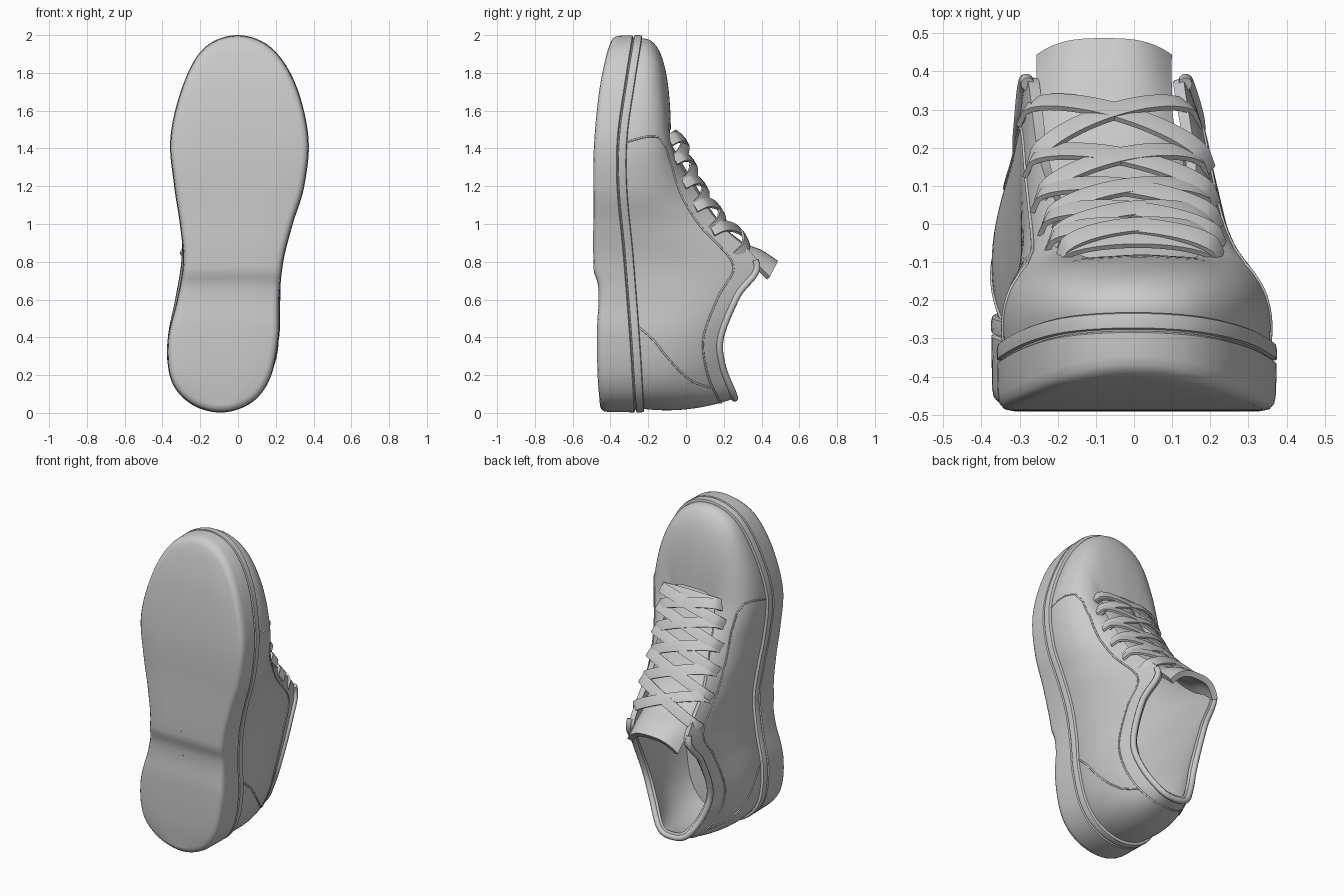
import bpy, bmesh, math
from mathutils import Vector

if "Cube" in bpy.data.objects:
    bpy.data.objects.remove(bpy.data.objects["Cube"], do_unlink=True)

grey = bpy.data.materials.new("plain_grey")
grey.use_nodes = True
grey.diffuse_color = (0.6, 0.6, 0.6, 1)
grey.node_tree.nodes["Principled BSDF"].inputs["Base Color"].default_value = (0.6, 0.6, 0.6, 1)

# Stations around the shoe from the toe: sole outline x, z, then throat and collar edge x, y, z
STATIONS = [
    (-.005, 1.997, .02, -.08, 1.5), (.17, 1.935, .12, -.085, 1.49), (.3, 1.745, .165, -.085, 1.44),
    (.37, 1.46, .17, -.055, 1.36), (.348, 1.2, .165, .045, 1.19), (.287, 1, .16, .18, 1),
    (.237, .8, .13, .385, .79), (.217, .6, .165, .28, .62), (.213, .4, .155, .19, .4),
    (.17, .19, .1, .2, .25), (.075, .06, .01, .255, .11), (-.08, .005, -.08, .265, .08),
    (-.24, .045, -.18, .255, .11), (-.35, .17, -.26, .2, .25), (-.37, .38, -.295, .19, .4),
    (-.32, .6, -.295, .28, .62), (-.288, .8, -.28, .385, .79), (-.305, 1, -.25, .18, 1),
    (-.335, 1.2, -.2, .045, 1.19), (-.355, 1.46, -.16, -.055, 1.36),
    (-.285, 1.745, -.13, -.085, 1.44), (-.175, 1.932, -.08, -.085, 1.49)]
COUNT = len(STATIONS)
STEPS = 7

# Heights of the sole underside and of its upper rim along the length
UNDERSIDE = [(0, -.452), (.2, -.468), (.47, -.47), (.6, -.462), (.69, -.468), (.75, -.488),
             (1.1, -.49), (1.4, -.488), (1.7, -.46), (1.9, -.42), (2, -.385)]
RIM = [(0, -.22), (.4, -.245), (.85, -.28), (1.2, -.312), (1.46, -.31), (1.75, -.27), (2, -.23)]


def hermite(a, b, c, d, t):
    return b + .5 * t * (c - a + t * (2 * a - 5 * b + 4 * c - d + t * (3 * (b - c) + d - a)))


def station(u):
    i, t = math.floor(u), u - math.floor(u)
    rows = [STATIONS[(i + k) % COUNT] for k in (-1, 0, 1, 2)]
    return [hermite(*vals, t) for vals in zip(*rows)]


def height(table, z):
    z = min(max(z, 0), 2)
    i = max(k for k in range(len(table) - 1) if table[k][0] <= z)
    t = (z - table[i][0]) / (table[i + 1][0] - table[i][0])

    def slope(k):
        a, b = table[max(k - 1, 0)], table[min(k + 1, len(table) - 1)]
        return (b[1] - a[1]) / (b[0] - a[0])
    (z0, y0), (z1, y1) = table[i], table[i + 1]
    s = t * t * (3 - 2 * t)
    return (y0 + (y1 - y0) * s + (z1 - z0) * t * (1 - t) *
            (slope(i) * (1 - t) - slope(i + 1) * t))


def outline(u, offset):
    p, a, b = station(u), station(u - .05), station(u + .05)
    n = Vector((a[1] - b[1], b[0] - a[0])).normalized()
    return p[0] + n.x * offset, p[1] + n.y * offset


def upper_point(u, v):
    """Point on the upper, v = 0 at the sole and 1 at the throat or collar."""
    top = Vector(station(u)[2:])
    ankle_swell = max(0, 1 - ((top.z - .55) / .45) ** 2)
    bx, bz = outline(u, -.017)
    cx, cz = outline(u, .015 + .03 * ankle_swell)
    by = height(RIM, bz) - .01
    f = min(max((top.z - 1.1) / .38, 0), 1)
    bulge = .5 + .45 * f * f * (3 - 2 * f)
    base = Vector((bx, by, bz))
    mid = Vector((cx, by + (top.y - by) * bulge, cz))
    return base * (1 - v) ** 2 + mid * 2 * v * (1 - v) + top * v * v


def loft(name, rings, closed=True, thickness=0):
    bm = bmesh.new()
    grid = [[bm.verts.new(p) for p in ring] for ring in rings]
    n = len(rings[0])
    for low, high in zip(grid, grid[1:]):
        for i in range(n if closed else n - 1):
            j = (i + 1) % n
            bm.faces.new((low[i], low[j], high[j], high[i]))
    mesh = bpy.data.meshes.new(name)
    bm.to_mesh(mesh)
    bm.free()
    for face in mesh.polygons:
        face.use_smooth = True
    mesh.materials.append(grey)
    obj = bpy.data.objects.new(name, mesh)
    bpy.context.collection.objects.link(obj)
    if thickness:
        mod = obj.modifiers.new("thickness", 'SOLIDIFY')
        mod.thickness = thickness
        mod.offset = -1
    split = obj.modifiers.new("sharp_edges", 'EDGE_SPLIT')
    split.split_angle = math.radians(45)


def tube(name, points, radius):
    data = bpy.data.curves.new(name, 'CURVE')
    data.dimensions = '3D'
    data.bevel_depth = radius
    data.bevel_resolution = 3
    data.use_fill_caps = True
    line = data.splines.new('POLY')
    line.points.add(len(points) - 1)
    for point, p in zip(line.points, points):
        point.co = (*p, 1)
    data.materials.append(grey)
    obj = bpy.data.objects.new(name, data)
    bpy.context.collection.objects.link(obj)


US = [i / STEPS for i in range(COUNT * STEPS)]


# Sole: underside, rounded edge, groove, welt and inner floor in one loft
def sole_ring(offset, table, lift, spread=1.0):
    ring = []
    for u in US:
        x, z = outline(u, offset)
        centre = -.08 + .032 * z
        ring.append((centre + (x - centre) * spread, height(table, z) + lift, z))
    return ring


loft("sole", [
    sole_ring(-.035, UNDERSIDE, 0, 0), sole_ring(-.035, UNDERSIDE, 0, .5),
    sole_ring(-.035, UNDERSIDE, 0), sole_ring(-.016, UNDERSIDE, .004),
    sole_ring(-.004, UNDERSIDE, .018), sole_ring(0, UNDERSIDE, .04),
    sole_ring(.002, RIM, -.054), sole_ring(-.003, RIM, -.05), sole_ring(-.009, RIM, -.048),
    sole_ring(-.009, RIM, -.044), sole_ring(.002, RIM, -.042), sole_ring(.003, RIM, -.02),
    sole_ring(0, RIM, -.004), sole_ring(-.008, RIM, 0), sole_ring(-.03, RIM, 0),
    sole_ring(-.03, RIM, .012, .5), sole_ring(-.03, RIM, .012, 0)])

# Upper shell
LEVELS = 18
loft("upper", [[upper_point(u, k / LEVELS) for u in US] for k in range(LEVELS + 1)],
     thickness=.03)

# Padded collar edge around the ankle
ankle = [5.9 + i * 10.2 / 80 for i in range(81)]
tube("collar_edge", [upper_point(u, .985) for u in ankle], .018)


# Raised seams following the shell
def seam(name, path):
    points = []
    for (u0, v0), (u1, v1) in zip(path, path[1:]):
        points += [upper_point(u0 + (u1 - u0) * k / 10, v0 + (v1 - v0) * k / 10)
                   for k in range(10)]
    tube(name, points + [upper_point(*path[-1])], .005)


band = [(3.1, 0), (2.95, .3), (2.9, .5), (3.05, .64), (3.5, .72), (4.5, .76), (5.6, .78),
        (6.2, .8), (7, .8), (8, .78), (9.5, .8), (11, .84)]
counter = [(7.7, 0), (8.1, .2), (8.7, .42), (9.3, .62), (9.6, .79)]
for side, flip in (("left", False), ("right", True)):
    for label, path in (("band_seam", band), ("heel_seam", counter)):
        seam(side + "_" + label, [(COUNT - u if flip else u, v) for u, v in path])

# Tongue: centre line x, y, z, half width and droop of the sides
TONGUE = [(.02, -.13, 1.56, .13, .04), (.02, -.095, 1.46, .15, .04), (.01, -.03, 1.34, .165, .04),
          (-.01, .06, 1.19, .175, .04), (-.05, .18, 1.01, .18, .045),
          (-.075, .3, .905, .178, .055), (-.078, .4, .862, .177, .075),
          (-.078, .487, .805, .177, .095)]
rows = []
for i in range(len(TONGUE) - 1):
    picks = [TONGUE[min(max(i + k, 0), len(TONGUE) - 1)] for k in (-1, 0, 1, 2)]
    for k in range(6):
        rows.append([hermite(*vals, k / 6) for vals in zip(*picks)])
rows.append(TONGUE[-1])
loft("tongue", [[Vector((x + w * s / 8, y, z)) - Vector((0, .45, .89)) * droop * abs(s / 8) ** 3
                 for s in range(-8, 9)] for x, y, z, w, droop in rows],
     closed=False, thickness=.035)


# Laces: flat ribbons crossing between paired eyelets
OUTWARD = Vector((0, .83, .56))


def eyelet(row, flip):
    u = 2.6 + .64 * row
    return upper_point(COUNT - u if flip else u, .87)


def lace(name, start, end, lift):
    along = (end - start).normalized()
    slope = Vector((0, .56, -.83))
    width = (slope - along * slope.dot(along)).normalized() * .031
    centre = []
    for k in range(33):
        t = k / 32
        rise = lift * max(math.sin(math.pi * t), 0) ** .35 - .012
        centre.append(start.lerp(end, t) + OUTWARD * rise)
    loft(name, [[p - width for p in centre], [p + OUTWARD * .003 for p in centre],
                [p + width for p in centre]], closed=False, thickness=.014)


lace("lace_bar", eyelet(0, True), eyelet(0, False), .07)
for row in range(5):
    lace(f"lace_under_{row + 1}", eyelet(row, False), eyelet(row + 1, True), .08 + .006 * row)
    lace(f"lace_over_{row + 1}", eyelet(row, True), eyelet(row + 1, False), .096 + .006 * row)
